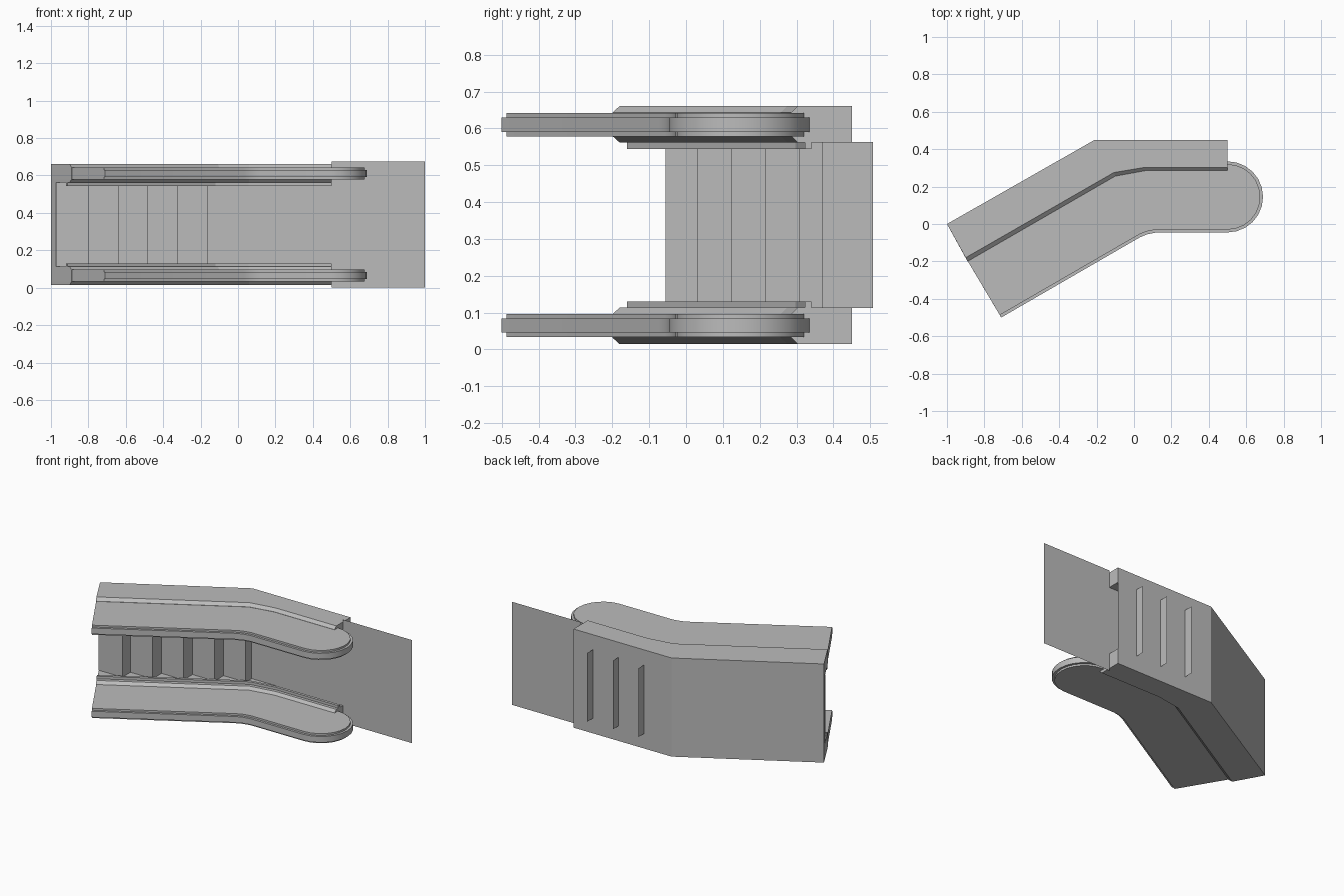
import bpy, bmesh, math

if "Cube" in bpy.data.objects:
    bpy.data.objects.remove(bpy.data.objects["Cube"], do_unlink=True)

MID = 0.3375  # mid height of the stair width

grey = bpy.data.materials.new("light_grey")
grey.use_nodes = True
colour = (0.5, 0.5, 0.5, 1)
grey.diffuse_color = colour
grey.node_tree.nodes["Principled BSDF"].inputs["Base Color"].default_value = colour


def finish(name, bm, smooth=False):
    bmesh.ops.recalc_face_normals(bm, faces=bm.faces)
    mesh = bpy.data.meshes.new(name)
    bm.to_mesh(mesh)
    bm.free()
    mesh.materials.append(grey)
    obj = bpy.data.objects.new(name, mesh)
    bpy.context.collection.objects.link(obj)
    if smooth:
        bpy.ops.object.select_all(action="DESELECT")
        obj.select_set(True)
        bpy.context.view_layer.objects.active = obj
        bpy.ops.object.shade_smooth_by_angle(angle=math.radians(30))
    return obj


def loft(name, layers, smooth=False):
    """Solid through stacked outlines: layers are (half-width offset, points)."""
    bm = bmesh.new()
    rings = [[bm.verts.new((x, y, MID + z)) for x, y in pts] for z, pts in layers]
    n = len(rings[0])
    for a, b in zip(rings, rings[1:]):
        for i in range(n):
            j = (i + 1) % n
            bm.faces.new((a[i], a[j], b[j], b[i]))
    bm.faces.new(rings[0][::-1])
    bm.faces.new(rings[-1])
    return finish(name, bm, smooth)


def strip(name, path, half):
    """Thin sheet following a path, running across the width."""
    bm = bmesh.new()
    low = [bm.verts.new((x, y, MID - half)) for x, y in path]
    high = [bm.verts.new((x, y, MID + half)) for x, y in path]
    for i in range(len(path) - 1):
        bm.faces.new((low[i], low[i + 1], high[i + 1], high[i]))
    return finish(name, bm)


def balustrade_outline(d):
    """Balustrade outline with a rounded newel end, inset by d."""
    pts = [(-0.71 - 0.5 * d, -0.5 + 0.87 * d), (0.03 - 0.3 * d, -0.072 + d),
           (0.07 - 0.3 * d, -0.055 + d), (0.12 - 0.3 * d, -0.045 + d)]
    r = 0.19 - d
    for i in range(13):
        a = -math.pi / 2 + math.pi * i / 12
        pts.append((0.5 + r * math.cos(a), 0.145 + r * math.sin(a)))
    return pts + [(0.06, 0.32), (-0.12, 0.28), (-0.91, -0.163)]


# Outlines of the side housing: full size, and set back for the chamfer
back = [(0.5, 0.45), (-0.21, 0.45), (-1.0, 0.0)]
full = [(-0.90, -0.18), (-0.108, 0.275), (0.06, 0.303), (0.5, 0.303)] + back
nose = [(-0.89, -0.2), (-0.10, 0.256), (0.06, 0.285), (0.5, 0.285)] + back
# Square trim bar running beside the steps
trim = [(-0.912, -0.16), (-0.12, 0.297), (0.055, 0.323), (0.5, 0.323),
        (0.5, 0.341), (0.05, 0.341), (-0.13, 0.313), (-0.92, -0.144)]
# The housing's outer outline must be the larger one at the middle of its width
for side, s in (("left", 1), ("right", -1)):
    loft(side + "_side_housing", [(s * 0.224, full), (s * 0.242, nose),
                                  (s * 0.305, nose), (s * 0.323, full)])
    loft(side + "_balustrade", [(s * z, balustrade_outline(0.015)) for z in (0.241, 0.304)], True)
    loft(side + "_handrail", [(s * z, balustrade_outline(0)) for z in (0.253, 0.292)], True)
    loft(side + "_skirt_trim", [(s * z, trim) for z in (0.207, 0.225)])

# Back cover between the housings, with its short upper end lip
strip("back_cover", [(0.5, 0.45), (-0.21, 0.45), (-1.0, 0.0), (-0.974, -0.047)], 0.226)

# Steps: a tread with a riser hanging from its lower edge
step_x = [-0.974, -0.80, -0.64, -0.48, -0.32, -0.16, -0.012, 0.174, 0.36]
step_y = [-0.055, 0.03, 0.123, 0.215, 0.308, 0.37, 0.37, 0.37]
for i, y in enumerate(step_y):
    x0, x1 = step_x[i], step_x[i + 1]
    strip("step_%d" % (i + 1), [(x0, y), (x1, y), (x1, y + 0.138)], 0.225)

# Landing: narrow between the housings, wide beyond them
strip("landing_inner", [(0.36, 0.37), (0.5, 0.37)], 0.225)
strip("landing_plate", [(0.5, 0.372), (1.0, 0.372)], 0.3375)
